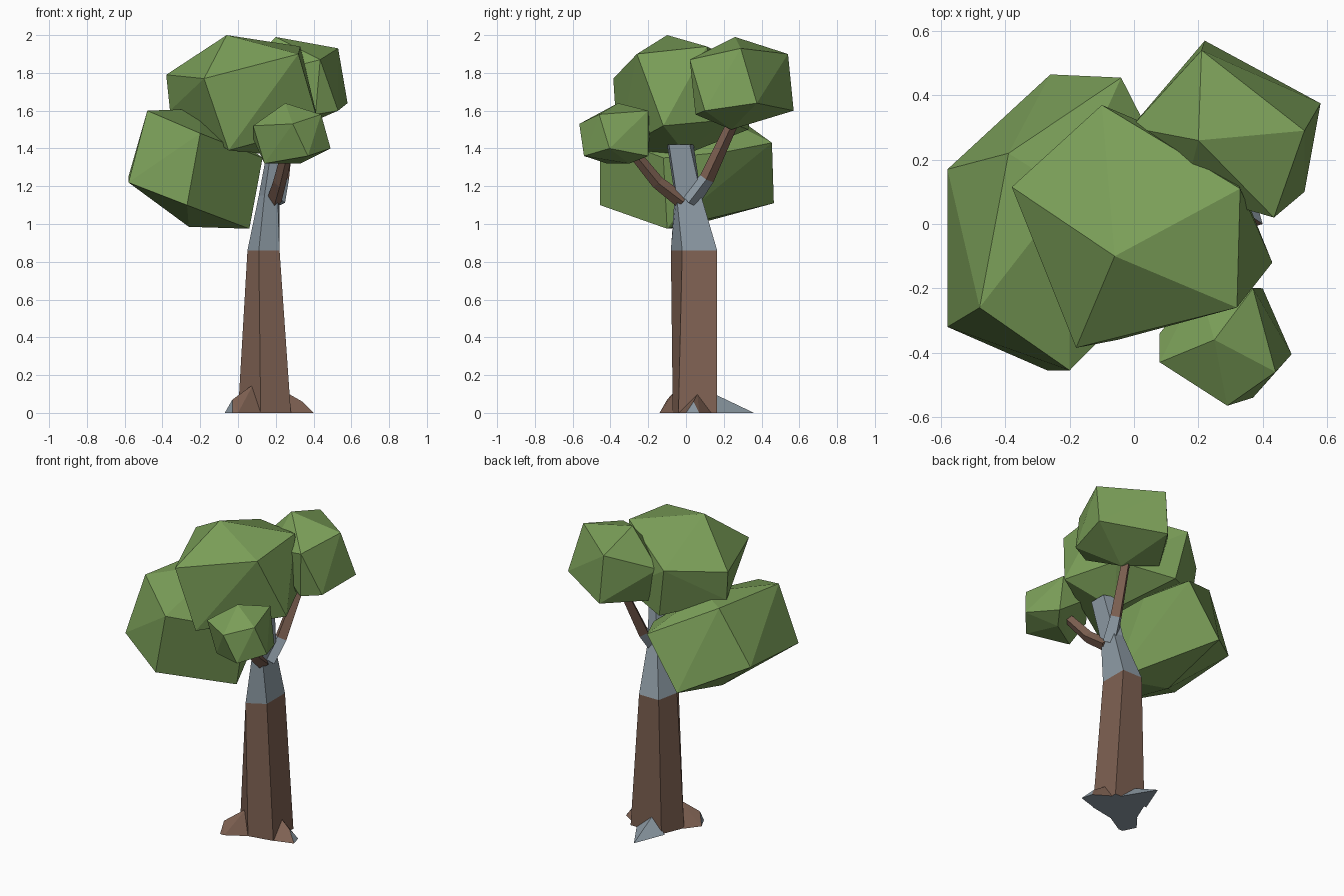
import bpy
import bmesh
from mathutils import Vector

cube = bpy.data.objects.get("Cube")
if cube:
    bpy.data.objects.remove(cube, do_unlink=True)


def make_material(name, colour):
    material = bpy.data.materials.new(name)
    material.use_nodes = True
    material.diffuse_color = (*colour, 1)
    shader = next(n for n in material.node_tree.nodes if n.type == "BSDF_PRINCIPLED")
    shader.inputs["Base Color"].default_value = (*colour, 1)
    shader.inputs["Roughness"].default_value = 0.9
    return material


LEAF = make_material("leaf green", (0.2, 0.35, 0.1))
BARK = make_material("bark brown", (0.21, 0.12, 0.085))
GREY = make_material("bare wood grey", (0.28, 0.34, 0.39))


def finish(name, bm, materials, rule=None):
    """Turn a bmesh into a flat shaded object, painting faces by a rule."""
    bmesh.ops.recalc_face_normals(bm, faces=bm.faces)
    for face in bm.faces:
        face.smooth = False
        if rule:
            face.material_index = int(rule(face.calc_center_median(), face.normal))
    mesh = bpy.data.meshes.new(name)
    bm.to_mesh(mesh)
    bm.free()
    for material in materials:
        mesh.materials.append(material)
    obj = bpy.data.objects.new(name, mesh)
    bpy.context.collection.objects.link(obj)
    return obj


def hull(name, corners, materials, rule=None):
    """Faceted convex lump spanned by its corners."""
    bm = bmesh.new()
    for corner in corners:
        bm.verts.new(corner)
    result = bmesh.ops.convex_hull(bm, input=bm.verts)
    spare = set(result["geom_interior"]) | set(result["geom_unused"])
    loose = [v for v in spare if isinstance(v, bmesh.types.BMVert)]
    bmesh.ops.delete(bm, geom=loose, context="VERTS")
    bmesh.ops.dissolve_limit(bm, angle_limit=0.09, verts=bm.verts, edges=bm.edges)
    return finish(name, bm, materials, rule)


def loft(name, rings, materials, rule=None):
    """Skin matching rings of points and cap both ends."""
    bm = bmesh.new()
    loops = [[bm.verts.new(p) for p in ring] for ring in rings]
    for low, high in zip(loops, loops[1:]):
        for i in range(len(low)):
            j = (i + 1) % len(low)
            bm.faces.new((low[i], low[j], high[j], high[i]))
    bm.faces.new(loops[0][::-1])
    bm.faces.new(loops[-1])
    return finish(name, bm, materials, rule)


def branch(name, path, radii, materials, rule=None):
    """Four sided tapering limb along a path."""
    points = [Vector(p) for p in path]
    rings = []
    for i, (point, radius) in enumerate(zip(points, radii)):
        along = points[min(i + 1, len(points) - 1)] - points[max(i - 1, 0)]
        side = along.cross(Vector((1, 0, 0))).normalized() * radius
        across = along.cross(side).normalized() * radius
        rings.append([point + side, point + across, point - side, point - across])
    return loft(name, rings, materials, rule)


def level(z, *outline):
    return [(x, y, z) for x, y in outline]


# Trunk: brown bark below, bare grey wood above
loft("trunk", [
    level(0, (0, 0.02), (0.12, -0.07), (0.28, -0.04), (0.28, 0.165), (0.06, 0.165)),
    level(0.86, (0.05, 0.02), (0.11, -0.08), (0.22, -0.02), (0.22, 0.165), (0.08, 0.165)),
    level(1.15, (0.11, 0), (0.14, -0.06), (0.21, -0.05), (0.22, 0.08), (0.15, 0.08)),
    level(1.42, (0.16, -0.03), (0.18, -0.1), (0.25, -0.09), (0.25, 0.02), (0.19, 0.04)),
], [BARK, GREY], lambda c, n: c.z > 0.8 or n.z < -0.9)

# Branches
branch("back_branch", [(0.2, 0.02, 1.12), (0.23, 0.11, 1.24), (0.27, 0.25, 1.54)],
       [0.05, 0.04, 0.03], [BARK, GREY], lambda c, n: c.z < 1.25)
branch("front_branch", [(0.19, -0.02, 1.12), (0.22, -0.15, 1.22), (0.26, -0.28, 1.38)],
       [0.04, 0.035, 0.03], [BARK])

# Roots
hull("back_root", [(0.04, 0.16, 0), (0.24, 0.16, 0), (0.12, 0.36, 0), (0.13, 0.15, 0.1)],
     [GREY])
hull("front_root", [(0, 0.03, 0), (0.12, -0.07, 0), (-0.07, -0.06, 0), (-0.03, -0.14, 0),
                    (0, -0.14, 0), (-0.03, -0.1, 0.07), (0.08, -0.03, 0.15)],
     [BARK, GREY], lambda c, n: n.x < -0.75 or n.z < -0.9)
hull("side_root", [(0.27, -0.04, 0), (0.27, 0.14, 0), (0.4, 0, 0), (0.38, 0.07, 0),
                   (0.34, 0.04, 0.06), (0.27, 0.06, 0.1)],
     [BARK, GREY], lambda c, n: c.x > 0.36 or n.z < -0.9)

# Leaf clumps
hull("crown_leaves", [
    (-0.06, -0.1, 2), (0.32, -0.26, 1.9), (0.33, 0.11, 1.94), (-0.1, 0.37, 1.82),
    (-0.38, 0.115, 1.79), (-0.18, -0.385, 1.77), (-0.36, 0.1, 1.6), (0.43, -0.12, 1.52),
    (-0.05, -0.36, 1.39), (0.15, 0, 1.37), (0.3, 0.2, 1.55), (-0.04, 0.33, 1.5),
], [LEAF])
hull("side_leaves", [
    (-0.48, -0.26, 1.6), (-0.39, 0.22, 1.6), (-0.2, 0.1, 1.61), (-0.58, -0.32, 1.22),
    (-0.58, 0.17, 1.25), (-0.27, -0.455, 1.1), (-0.2, -0.455, 1.48), (-0.04, 0.455, 1.43),
    (-0.26, 0.465, 1.11), (-0.26, 0, 0.985), (0.06, -0.1, 0.975), (0.13, -0.12, 1.35),
    (0.09, 0.2, 1.38),
], [LEAF])
hull("back_leaves", [
    (0.2, 0.26, 1.99), (0.53, 0.29, 1.93), (0.21, 0.54, 1.9), (0.22, 0.57, 1.6),
    (0.58, 0.375, 1.64), (0.435, 0.02, 1.87), (0.41, 0.05, 1.58), (0.53, 0.1, 1.6),
    (0.3, 0.24, 1.5), (-0.01, 0.3, 1.78), (0.06, 0.3, 1.56), (0.16, 0.1, 1.8),
], [LEAF])
hull("front_leaves", [
    (0.25, -0.36, 1.64), (0.44, -0.46, 1.58), (0.37, -0.2, 1.6), (0.29, -0.565, 1.53),
    (0.37, -0.54, 1.36), (0.49, -0.405, 1.4), (0.08, -0.43, 1.52), (0.08, -0.34, 1.45),
    (0.14, -0.42, 1.32), (0.4, -0.2, 1.36), (0.2, -0.19, 1.5), (0.33, -0.3, 1.32),
], [LEAF])
